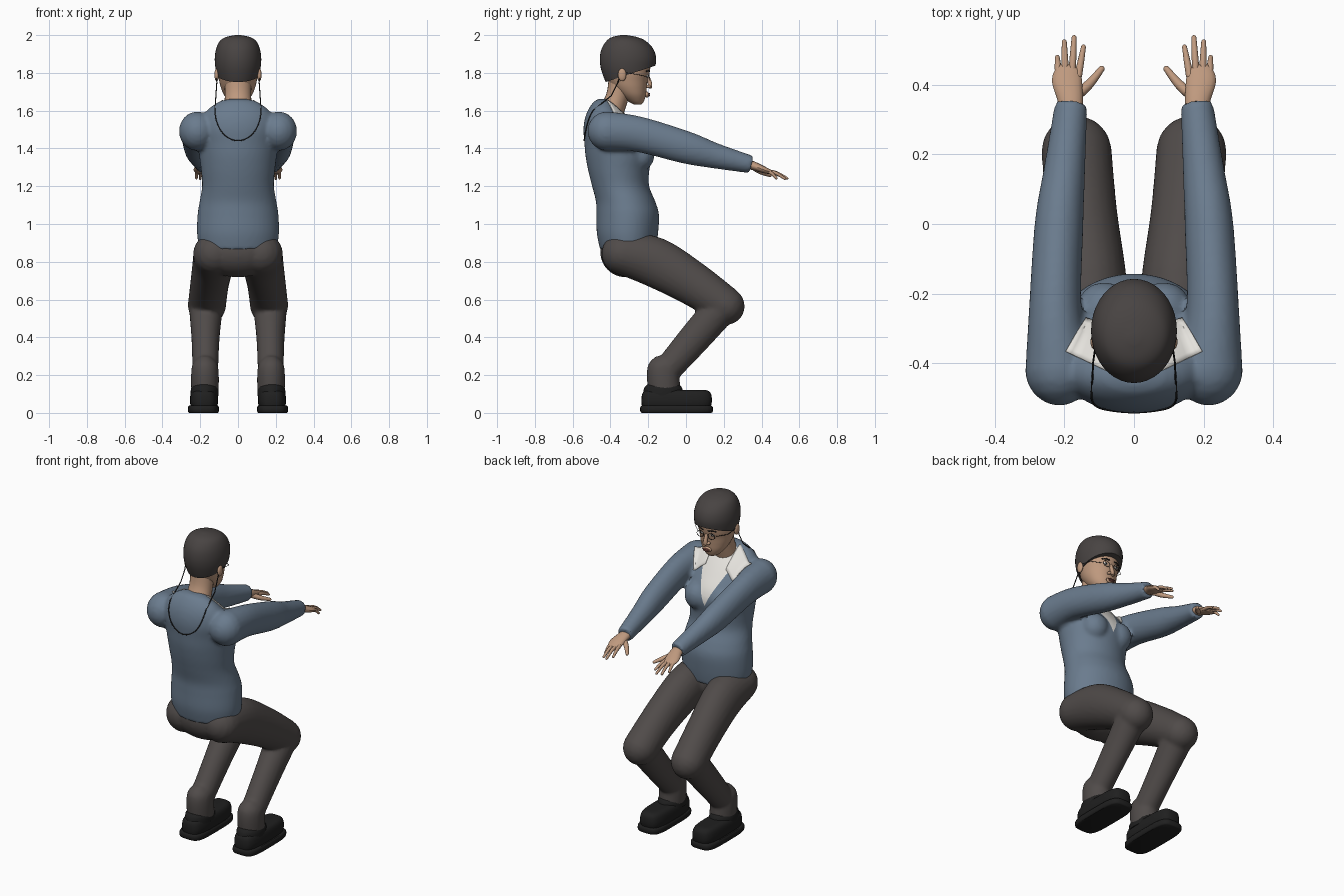
import bpy, bmesh, math
from mathutils import Vector, Matrix

cube = bpy.data.objects.get("Cube")
if cube:
    bpy.data.objects.remove(cube, do_unlink=True)


def material(name, r, g, b):
    m = bpy.data.materials.new(name)
    m.use_nodes = True
    m.diffuse_color = (r, g, b, 1)
    bsdf = next(n for n in m.node_tree.nodes if n.type == 'BSDF_PRINCIPLED')
    bsdf.inputs["Base Color"].default_value = (r, g, b, 1)
    bsdf.inputs["Roughness"].default_value = 0.8
    return m


BLUE = material("jacket_blue", .145, .2, .27)
WHITE = material("shirt_white", .78, .76, .72)
GREY = material("trouser_grey", .08, .07, .067)
HAIR = material("hair_dark", .065, .057, .055)
SKIN = material("skin", .52, .32, .21)
BLACK = material("shoe_black", .014, .014, .014)
LIP = material("lip_brown", .25, .09, .07)
SIDES = (1, -1)


def finish(name, bm, *mats):
    bmesh.ops.recalc_face_normals(bm, faces=bm.faces)
    me = bpy.data.meshes.new(name)
    bm.to_mesh(me)
    bm.free()
    ob = bpy.data.objects.new(name, me)
    bpy.context.collection.objects.link(ob)
    for m in mats:
        me.materials.append(m)
    return ob


def spline(stations, steps):
    """Catmull-Rom interpolation through tuples of numbers."""
    out, last = [], len(stations) - 1
    for i in range(last):
        p = [stations[min(max(i + k, 0), last)] for k in (-1, 0, 1, 2)]
        for j in range(steps):
            t = j / steps
            out.append(tuple(.5 * (2*b + (c-a)*t + (2*a-5*b+4*c-d)*t*t + (3*b-a-3*c+d)*t**3)
                             for a, b, c, d in zip(*p)))
    return out + [stations[-1]]


def skin_rings(bm, rings, n=32, power=2):
    """Join (centre, side, up) ellipses into a closed skin."""
    def spread(v):
        return math.copysign(abs(v) ** (2 / power), v)
    loops = []
    for c, side, up in rings:
        angles = [math.tau * k / n for k in range(n)]
        loops.append([bm.verts.new(c + side * spread(math.cos(a)) + up * spread(math.sin(a))) for a in angles])
    for a, b in zip(loops, loops[1:]):
        for k in range(n):
            bm.faces.new((a[k], a[k-1], b[k-1], b[k]))
    bm.faces.new(loops[0])
    bm.faces.new(loops[-1])


def column(bm, stations, x=0, steps=5, **kw):
    """Upright form from (z, back, front, half width) stations."""
    skin_rings(bm, [(Vector((x, (b + f) / 2, z)), Vector((w, 0, 0)), Vector((0, (f - b) / 2, 0)))
                    for z, b, f, w in spline(stations, steps)], **kw)


def limb(bm, stations, s=1, round_end=True, steps=5, n=24):
    """Tube from (x, y, z, side radius, up radius) stations, with domed ends."""
    pts = spline(stations, steps)
    cs = [Vector((p[0] * s, p[1], p[2])) for p in pts]
    rings = []
    for i, p in enumerate(pts):
        t = (cs[min(i + 1, len(cs) - 1)] - cs[max(i - 1, 0)]).normalized()
        up = Vector((1, 0, 0)).cross(t).normalized()
        rings.append((cs[i], up.cross(t).normalized() * p[3], up * p[4], t))

    def dome(ring, sign):
        c, a, b, t = ring
        r = (a.length + b.length) / 2
        return [(c + t * sign * r * math.sin(q), a * math.cos(q), b * math.cos(q))
                for q in (.35, .7, 1.05, 1.3, 1.5)]
    body = [r[:3] for r in rings]
    end = dome(rings[-1], 1) if round_end else []
    skin_rings(bm, dome(rings[0], -1)[::-1] + body + end, n=n)


def ball(bm, centre, radii):
    mat = Matrix.Translation(centre) @ Matrix.Diagonal((*radii, 1))
    bmesh.ops.create_uvsphere(bm, u_segments=24, v_segments=16, radius=1, matrix=mat)


def fuse(ob, voxel=.011):
    """Merge overlapping forms into one soft surface."""
    ob.modifiers.new("merge", 'REMESH').voxel_size = voxel
    sm = ob.modifiers.new("soften", 'SMOOTH')
    sm.factor, sm.iterations = .5, 4
    dg = bpy.context.evaluated_depsgraph_get()
    me = bpy.data.meshes.new_from_object(ob.evaluated_get(dg))
    ob.modifiers.clear()
    bm = bmesh.new()
    bm.from_mesh(me)
    return bm


def rebuild(ob, bm):
    bm.to_mesh(ob.data)
    bm.free()
    bpy.context.view_layer.update()


def wire(name, runs, radius, mat):
    cu = bpy.data.curves.new(name, 'CURVE')
    cu.dimensions, cu.bevel_depth, cu.bevel_resolution = '3D', radius, 1
    for run in runs:
        sp = cu.splines.new('POLY')
        sp.points.add(len(run) - 1)
        for p, q in zip(sp.points, run):
            p.co = (*q, 1)
    cu.materials.append(mat)
    bpy.context.collection.objects.link(bpy.data.objects.new(name, cu))


# Jacket: torso, bust and sleeves fused, with a V of shirt cut into the chest
bm = bmesh.new()
column(bm, [(.865, -.455, -.16, .205), (.95, -.472, -.148, .217), (1.05, -.474, -.143, .214),
            (1.12, -.477, -.163, .203), (1.2, -.497, -.195, .19), (1.28, -.517, -.195, .195),
            (1.36, -.532, -.18, .205), (1.43, -.538, -.2, .21), (1.5, -.543, -.25, .215),
            (1.56, -.535, -.30, .195), (1.61, -.515, -.35, .155), (1.65, -.485, -.39, .095),
            (1.662, -.46, -.41, .04)], n=48)
for s in SIDES:
    ball(bm, (.085 * s, -.245, 1.365), (.08, .078, .085))
    limb(bm, [(.215, -.42, 1.492, .098, .104), (.226, -.25, 1.475, .076, .094), (.215, 0, 1.405, .07, .086),
              (.2, .15, 1.362, .06, .068), (.18, .345, 1.315, .047, .047)], s, round_end=False)
jacket = finish("jacket", bm, BLUE, WHITE)
bm = fuse(jacket)
APEX, SLOPE, NECK_Y = 1.34, .45, -.40
for co, no in (((0, 0, APEX), (1, 0, -SLOPE)), ((0, 0, APEX), (-1, 0, -SLOPE)), ((0, NECK_Y, 0), (0, 1, 0))):
    bmesh.ops.bisect_plane(bm, geom=bm.verts[:] + bm.edges[:] + bm.faces[:], plane_co=co, plane_no=no)
for f in bm.faces:
    c = f.calc_center_median()
    f.material_index = int(c.y > NECK_Y and abs(c.x) < (c.z - APEX) * SLOPE)
rebuild(jacket, bm)

# Shirt collar wings laid over the shoulders
bm = bmesh.new()
corners = [Vector(p) for p in ((.195, -.365), (.138, -.268), (.07, -.29), (.08, -.42))]
N = 8
for s in SIDES:
    grid = []
    for i in range(N + 1):
        a, b = corners[0].lerp(corners[1], i / N), corners[3].lerp(corners[2], i / N)
        row = [a.lerp(b, j / N) for j in range(N + 1)]
        hits = [jacket.ray_cast((p.x * s, p.y, 3), (0, 0, -1))[1] for p in row]
        grid.append([bm.verts.new(h + Vector((0, 0, .006))) for h in hits])
    for i in range(N):
        for j in range(N):
            bm.faces.new((grid[i][j], grid[i+1][j], grid[i+1][j+1], grid[i][j+1]))
collar = finish("shirt_collar", bm, WHITE)
collar.modifiers.new("thickness", 'SOLIDIFY').thickness = .005

# Trousers: pelvis and bent legs fused
bm = bmesh.new()
ball(bm, (0, -.32, .85), (.215, .134, .132))
for s in SIDES:
    limb(bm, [(.125, -.335, .842, .112, .112), (.13, -.17, .80, .11, .132),
              (.15, .03, .688, .102, .117), (.165, .21, .566, .101, .101)], s)
    limb(bm, [(.17, .19, .56, .09, .09), (.172, .05, .40, .075, .085),
              (.173, -.08, .25, .069, .075), (.175, -.115, .21, .07, .075)], s)
    column(bm, [(.1, -.2, -.03, .072), (.2, -.208, -.035, .074), (.26, -.198, -.045, .065),
                (.3, -.16, -.08, .03)], x=.175 * s)
trousers = finish("trousers", bm, GREY)
rebuild(trousers, fuse(trousers))

# Shoes: flat sole, boxy upper and raised heel collar
for s, side in ((1, "left"), (-1, "right")):
    bm = bmesh.new()
    column(bm, [(0, -.235, .135, .076), (.008, -.242, .142, .082), (.03, -.242, .142, .082),
                (.038, -.235, .135, .076)], x=.183 * s, steps=2, power=4)
    column(bm, [(.03, -.232, .13, .068), (.06, -.236, .137, .075), (.1, -.232, .133, .07),
                (.118, -.215, .115, .055), (.122, -.19, .09, .03)], x=.18 * s, steps=3, power=3.5)
    column(bm, [(.09, -.228, -.01, .074), (.13, -.222, -.02, .072), (.15, -.205, -.035, .06)],
           x=.177 * s, steps=3)
    finish(side + "_shoe", bm, BLACK)

# Hands with spread fingers and thumb
for s, side in ((1, "left"), (-1, "right")):
    bm = bmesh.new()
    limb(bm, [(.18, .32, 1.318, .034, .026), (.183, .36, 1.307, .037, .023),
              (.192, .41, 1.288, .043, .018), (.19, .435, 1.279, .038, .014)], s, n=16)
    for bx, tx, ty, tz in ((.16, .145, .508, 1.25), (.178, .172, .535, 1.242),
                           (.197, .2, .523, 1.24), (.216, .22, .478, 1.243)):
        limb(bm, [(bx, .425, 1.281, .011, .011), ((bx + tx) / 2, (.425 + ty) / 2, 1.27, .0095, .0095),
                  (tx, ty, tz, .007, .007)], s, n=10)
    limb(bm, [(.17, .365, 1.296, .016, .016), (.13, .4, 1.275, .014, .014), (.093, .445, 1.257, .009, .009)], s, n=12)
    finish(side + "_hand", bm, SKIN)

# Head, neck, nose and ears
bm = bmesh.new()
limb(bm, [(0, -.405, 1.57, .078, .068), (0, -.365, 1.67, .07, .06), (0, -.345, 1.76, .072, .065)])
column(bm, [(1.633, -.275, -.238, .02), (1.645, -.3, -.225, .042), (1.68, -.35, -.213, .072),
            (1.72, -.39, -.208, .09), (1.76, -.415, -.203, .1), (1.8, -.43, -.193, .107),
            (1.86, -.44, -.187, .111), (1.92, -.43, -.2, .102), (1.97, -.38, -.26, .06)])
limb(bm, [(0, -.203, 1.785, .009, .008), (0, -.192, 1.745, .012, .012), (0, -.189, 1.728, .014, .01)], n=12)
ball(bm, (0, -.207, 1.685), (.03, .011, .016))
for s in SIDES:
    ball(bm, (.014 * s, -.2, 1.728), (.011, .014, .009))
    ball(bm, (.113 * s, -.338, 1.79), (.012, .022, .034))
head = finish("head", bm, SKIN)
bpy.context.view_layer.update()


def on_face(x, z, lift=0):
    return head.ray_cast((x, 2, z), (0, -1, 0))[1] + Vector((0, lift, 0))


# Eyes, pupils, brows and lips
eyes, dark, lips = bmesh.new(), bmesh.new(), bmesh.new()
for s in SIDES:
    ball(eyes, on_face(.038 * s, 1.783), (.016, .006, .008))
    ball(dark, on_face(.038 * s, 1.783, .003), (.007, .005, .007))
    for k in range(4):
        ball(dark, on_face((.022 + .011 * k) * s, 1.808 + .003 * math.sin(k)), (.009, .004, .004))
ball(lips, on_face(0, 1.689), (.026, .006, .005))
ball(lips, on_face(0, 1.68), (.021, .006, .005))
finish("eye_whites", eyes, WHITE)
finish("pupils_and_brows", dark, BLACK)
finish("lips", lips, LIP)

# Hair cap, trimmed along a line rising towards the fringe
bm = bmesh.new()
column(bm, [(1.74, -.42, -.2, .095), (1.78, -.437, -.175, .109), (1.83, -.452, -.163, .12),
            (1.88, -.456, -.158, .123), (1.93, -.446, -.175, .115), (1.97, -.42, -.215, .095),
            (1.99, -.39, -.26, .062), (2, -.345, -.315, .015)], n=40)
cut = bmesh.ops.bisect_plane(bm, geom=bm.verts[:] + bm.edges[:] + bm.faces[:], plane_co=(0, -.37, 1.77),
                             plane_no=(0, -.33, 1), clear_inner=True)
bmesh.ops.holes_fill(bm, edges=[e for e in cut["geom_cut"] if isinstance(e, bmesh.types.BMEdge)])
finish("hair", bm, HAIR)

# Thin spectacles and the cord that hangs from them down the back
frames = []
for s in SIDES:
    frames.append([on_face(.038 * s, 1.778, .012) + Vector((.023 * math.cos(a), 0, .018 * math.sin(a)))
                   for a in (math.tau * k / 20 for k in range(21))])
    frames.append([on_face(.061 * s, 1.78, .012), Vector((.112 * s, -.25, 1.79)), Vector((.118 * s, -.345, 1.805))])
wire("spectacles", frames, .0015, BLACK)
half = [Vector((.118, -.345, 1.8)), Vector((.112, -.36, 1.75)), Vector((.117, -.395, 1.68))]
for k in range(15):
    a = math.pi / 2 * k / 14
    x, z = .122 * math.cos(a), 1.6 - .16 * math.sin(a)
    half.append(jacket.ray_cast((x, -2, z), (0, 1, 0))[1] + Vector((0, -.002, .001)))
mirrored = [Vector((-p.x, p.y, p.z)) for p in half[-2::-1]]
wire("spectacle_cord", [half + mirrored], .003, BLACK)

# Smooth shading with crisp creases
bpy.ops.object.select_all(action='DESELECT')
for ob in bpy.context.scene.objects:
    if ob.type == 'MESH':
        ob.select_set(True)
        bpy.context.view_layer.objects.active = ob
bpy.ops.object.shade_smooth_by_angle(angle=math.radians(40))
